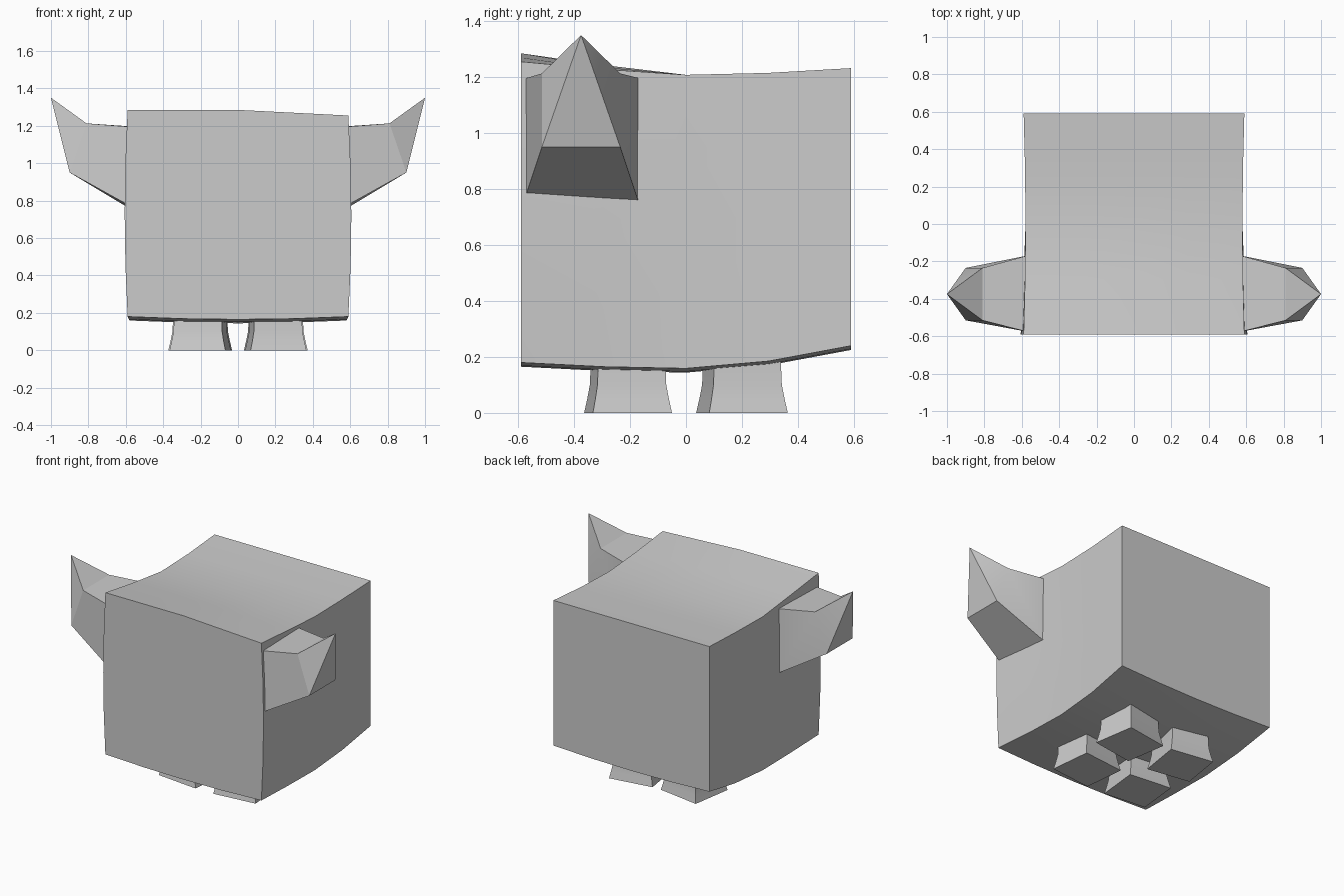
import bpy, bmesh, math
from mathutils import Matrix

if "Cube" in bpy.data.objects:
    bpy.data.objects.remove(bpy.data.objects["Cube"])


def finish(bm, name):
    bmesh.ops.recalc_face_normals(bm, faces=bm.faces[:])
    mesh = bpy.data.meshes.new(name)
    bm.to_mesh(mesh)
    bm.free()
    mesh.shade_smooth()
    mesh.set_sharp_from_angle(angle=math.radians(20))
    obj = bpy.data.objects.new(name, mesh)
    bpy.context.collection.objects.link(obj)
    return obj


def sample(values, t):
    """Linear lookup of evenly spaced values, t from -1 to 1."""
    f = (t + 1) / 2 * (len(values) - 1)
    i = min(int(f), len(values) - 2)
    return values[i] + (values[i + 1] - values[i]) * (f - i)


def loft(rings, name, apex=None):
    """Join four-cornered rings, closing with a cap or a point."""
    bm = bmesh.new()
    loops = [[bm.verts.new(p) for p in ring] for ring in rings]
    bm.faces.new(loops[0])
    for a, b in zip(loops, loops[1:]):
        for i in range(4):
            j = (i + 1) % 4
            bm.faces.new((a[i], a[j], b[j], b[i]))
    last = loops[-1]
    if apex:
        tip = bm.verts.new(apex)
        for i in range(4):
            bm.faces.new((last[i], last[(i + 1) % 4], tip))
    else:
        bm.faces.new(last)
    return finish(bm, name)


# Body: a cube bent into a dipped top, rounded belly and bulging front corners
TOP = [1.285, 1.243, 1.208, 1.215, 1.232]
BELLY = [0.165, 0.15, 0.144, 0.17, 0.225]
bm = bmesh.new()
bmesh.ops.create_cube(bm, size=2)
bmesh.ops.subdivide_edges(bm, edges=bm.edges[:], cuts=3, use_grid_fill=True)
for v in bm.verts:
    x, y, z = v.co
    front = max(0, -y)
    top = sample(TOP, y) - 0.03 * max(0, x) * front
    low = sample(BELLY, y) + 0.015 * x * x
    half = 0.58 + 0.01 * y * y + 0.016 * front * (1 - z * z)
    v.co = (x * half, y * 0.59, low + (top - low) * (z + 1) / 2)
finish(bm, "body")

# Horns: square root, tapered elbow, raised point
for side, label in ((1, "right"), (-1, "left")):
    root = [(side * 0.575, y, z) for y, z in
            ((-0.575, 0.77), (-0.17, 0.755), (-0.17, 1.197), (-0.575, 1.195))]
    elbow = [(side * x, y, z) for x, y, z in
             ((0.9, -0.515, 0.95), (0.9, -0.235, 0.95),
              (0.81, -0.235, 1.213), (0.81, -0.515, 1.213))]
    loft([root, elbow], label + "_horn", (side * 1.0, -0.375, 1.35))

# Legs: flared square feet, turned slightly about the vertical
for side, label in ((1, "right"), (-1, "left")):
    for y0, end, turn in ((-0.207, "front", 6), (0.2, "back", 9)):
        spin = Matrix.Rotation(math.radians(turn), 2)
        a = math.radians(turn)
        rings = []
        for z, s in ((0, 1), (0.05, 0.93), (0.1, 0.87), (0.22, 0.84)):
            ring = []
            for cx, cy in ((-1, -1), (1, -1), (1, 1), (-1, 1)):
                px, py = cx * 0.15 * s, cy * 0.142 * s
                qx = px * math.cos(a) - py * math.sin(a)
                qy = px * math.sin(a) + py * math.cos(a)
                ring.append((side * (0.202 + qx), y0 + qy, z))
            rings.append(ring)
        loft(rings, f"{end}_{label}_leg")
